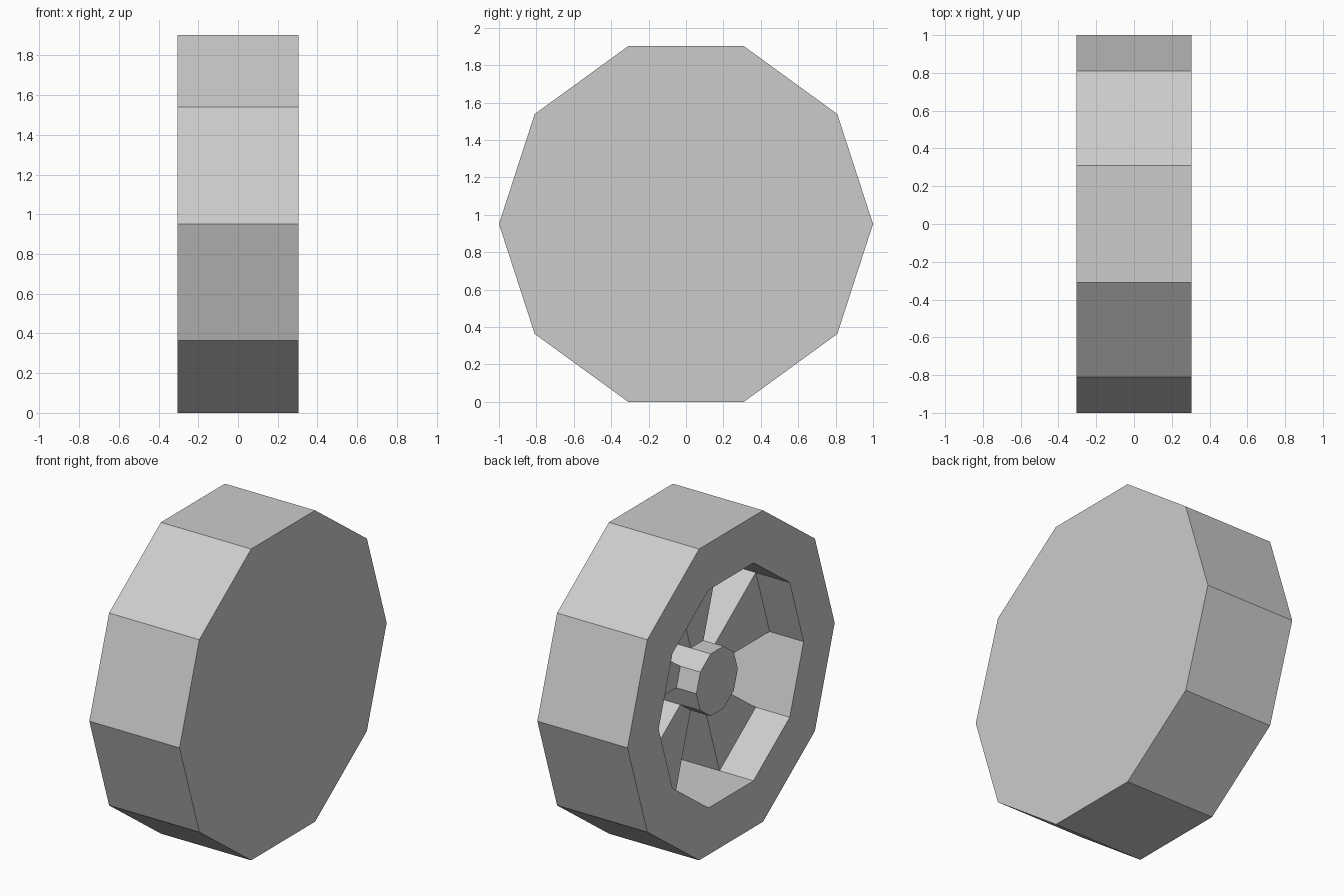
import bpy, bmesh
from math import pi, sin, cos

if "Cube" in bpy.data.objects:
    bpy.data.objects.remove(bpy.data.objects["Cube"])

N = 10                                   # sides of the wheel
R_OUT, R_IN, R_HUB = 1.0, 0.70, 0.20     # rim, opening and hub radii
OPEN, BACK = -0.305, 0.305               # open side and closed side
HUB, SPOKE, POCKET = -0.21, -0.075, 0.25 # face positions along x
CZ = cos(pi / N)                         # axle height, wheel rests on a flat

bm = bmesh.new()


def pt(r, i, x):
    a = 2 * pi * i / N
    return (x, -r * cos(a), CZ + r * sin(a))


def face(*pts):
    bm.faces.new([bm.verts.new(p) for p in pts])


def wall(r, i, x0, x1):
    """Side wall of one sector, running along the axle."""
    face(pt(r, i, x0), pt(r, i + 1, x0), pt(r, i + 1, x1), pt(r, i, x1))


def flat(r0, r1, i, x):
    """Flat sector between two radii."""
    face(pt(r0, i, x), pt(r1, i, x), pt(r1, i + 1, x), pt(r0, i + 1, x))


for i in range(N):
    # tread, rim face, opening wall and hub side
    wall(R_OUT, i, OPEN, BACK)
    flat(R_IN, R_OUT, i, OPEN)
    wall(R_IN, i, OPEN, SPOKE)
    wall(R_HUB, i, HUB, SPOKE)
    # spoke side
    face(pt(R_HUB, i, SPOKE), pt(R_IN, i, SPOKE),
         pt(R_IN, i, POCKET), pt(R_HUB, i, POCKET))
    if i % 2 == 0:
        # wedge spoke
        flat(R_HUB, R_IN, i, SPOKE)
    else:
        # deep pocket between spokes
        flat(R_HUB, R_IN, i, POCKET)
        wall(R_IN, i, SPOKE, POCKET)
        wall(R_HUB, i, SPOKE, POCKET)

# hub cap and closed back
face(*[pt(R_HUB, i, HUB) for i in range(N)])
face(*[pt(R_OUT, i, BACK) for i in range(N)])

bmesh.ops.remove_doubles(bm, verts=bm.verts, dist=1e-4)
bmesh.ops.recalc_face_normals(bm, faces=bm.faces)

mesh = bpy.data.meshes.new("wheel")
bm.to_mesh(mesh)
bm.free()
bpy.context.collection.objects.link(bpy.data.objects.new("wheel", mesh))
